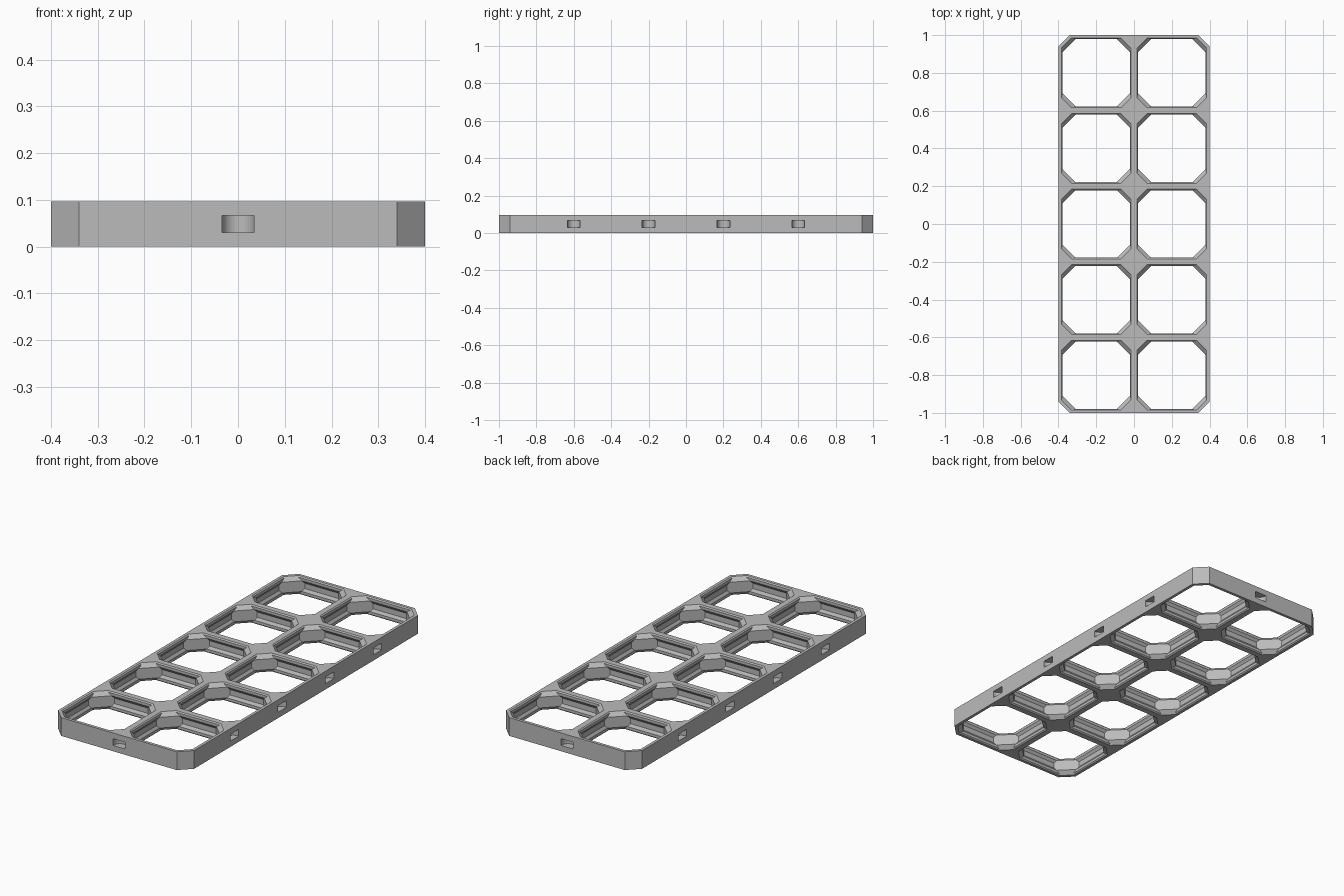
import bpy, bmesh, math
from mathutils import Matrix

if "Cube" in bpy.data.objects:
    bpy.data.objects.remove(bpy.data.objects["Cube"])

S = 0.4 / 28            # one cell is 28 small units wide
COLS, ROWS = 2, 5
H, T = 14.0, 6.8        # half cell, thickness
CUT = 4.2               # outer corner cut
R2 = math.sqrt(2)

# (height, wall thickness, diagonal corner depth) of the opening, mirrored about mid height
half = [(0, 1.1, 4.17), (0.4, 1.5, 4.57), (1.4, 1.5, 5.57), (2.4, 0.8, 5.57)]
rings = half + [(T - z, w, c) for z, w, c in reversed(half)]

grey = bpy.data.materials.new("grey plastic")
grey.diffuse_color = (0.5, 0.5, 0.5, 1)
grey.use_nodes = True
grey.node_tree.nodes["Principled BSDF"].inputs["Base Color"].default_value = grey.diffuse_color


def octagon(a, b):
    return [(a, -b), (a, b), (b, a), (-b, a), (-a, b), (-a, -b), (-b, -a), (b, -a)]


def add_cell(bm, cx, cy, i, j):
    def vert(p, z):
        return bm.verts.new(((cx + p[0]) * S, (cy + p[1]) * S, z * S))

    # Opening: stacked octagons
    loops = []
    for z, w, c in rings:
        a = H - w
        loops.append([vert(p, z) for p in octagon(a, 2 * H - c * R2 - a)])
    for lo, hi in zip(loops, loops[1:]):
        for k in range(8):
            n = (k + 1) % 8
            bm.faces.new((lo[n], lo[k], hi[k], hi[n]))

    # Top and bottom faces around the opening
    signs = [(1, 1), (-1, 1), (-1, -1), (1, -1)]
    outers = []
    for z, loop in ((0, loops[0]), (T, loops[-1])):
        edge = [vert(p, z) for p in octagon(H, H - CUT)]
        rim = []
        for k in range(8):
            n = (k + 1) % 8
            poly = [loop[k], edge[k], edge[n], loop[n]]
            rim.append(edge[k])
            if k % 2:
                sx, sy = signs[k // 2]
                outside = (i == (COLS - 1 if sx > 0 else 0)
                           and j == (ROWS - 1 if sy > 0 else 0))
                if not outside:
                    corner = vert((H * sx, H * sy), z)
                    poly.insert(2, corner)
                    rim.append(corner)
            bm.faces.new(poly if z else poly[::-1])
        outers.append(rim)

    # Outer walls, skipping sides shared with a neighbour
    lo, hi = outers
    for k in range(len(lo)):
        n = (k + 1) % len(lo)
        p, q = lo[k].co / S, lo[n].co / S
        mx, my = (p.x + q.x) / 2 - cx, (p.y + q.y) / 2 - cy
        shared = ((mx > H - 0.01 and i < COLS - 1) or (mx < 0.01 - H and i > 0)
                  or (my > H - 0.01 and j < ROWS - 1) or (my < 0.01 - H and j > 0))
        if not shared:
            bm.faces.new((lo[k], lo[n], hi[n], hi[k]))


def make_object(name, bm):
    bmesh.ops.recalc_face_normals(bm, faces=bm.faces[:])
    mesh = bpy.data.meshes.new(name)
    bm.to_mesh(mesh)
    bm.free()
    obj = bpy.data.objects.new(name, mesh)
    bpy.context.collection.objects.link(obj)
    mesh.materials.append(grey)
    return obj


# Grid frame
bm = bmesh.new()
for i in range(COLS):
    for j in range(ROWS):
        add_cell(bm, (i - (COLS - 1) / 2) * 28, (j - (ROWS - 1) / 2) * 28, i, j)
bmesh.ops.remove_doubles(bm, verts=bm.verts[:], dist=1e-5)
frame = make_object("grid_frame", bm)

# Round-ended connector slots in the outer edges, between cells
R, NECK, SLOT = 2.4, 0.5, 2.5
outline = [(R, -2)] + [(R * math.cos(t * math.pi / 24), NECK + R * math.sin(t * math.pi / 24))
                       for t in range(25)] + [(-R, -2)]
spots = [(28 * (i - COLS / 2), s * H * ROWS, 0 if s < 0 else math.pi)
         for i in range(1, COLS) for s in (-1, 1)]
spots += [(s * H * COLS, 28 * (j - ROWS / 2), s * math.pi / 2)
          for j in range(1, ROWS) for s in (-1, 1)]
bm = bmesh.new()
for x, y, angle in spots:
    m = Matrix.Scale(S, 4) @ Matrix.Translation((x, y, T / 2)) @ Matrix.Rotation(angle, 4, 'Z')
    base = bm.faces.new([bm.verts.new((u, v, -SLOT / 2)) for u, v in outline])
    top = bmesh.ops.extrude_face_region(bm, geom=[base])["geom"]
    verts = [g for g in top if isinstance(g, bmesh.types.BMVert)]
    bmesh.ops.translate(bm, verts=verts, vec=(0, 0, SLOT))
    bmesh.ops.transform(bm, matrix=m, verts=list(base.verts) + verts)
cutter = make_object("slot_cutter", bm)
cutter.hide_render = True

# Cut the slots, then smooth only their curved ends
mod = frame.modifiers.new("slots", 'BOOLEAN')
mod.operation, mod.solver, mod.object = 'DIFFERENCE', 'EXACT', cutter
bpy.context.view_layer.objects.active = frame
frame.select_set(True)
bpy.ops.object.modifier_apply(modifier=mod.name)
bpy.data.objects.remove(cutter)
bpy.ops.object.shade_smooth_by_angle(angle=math.radians(25))
